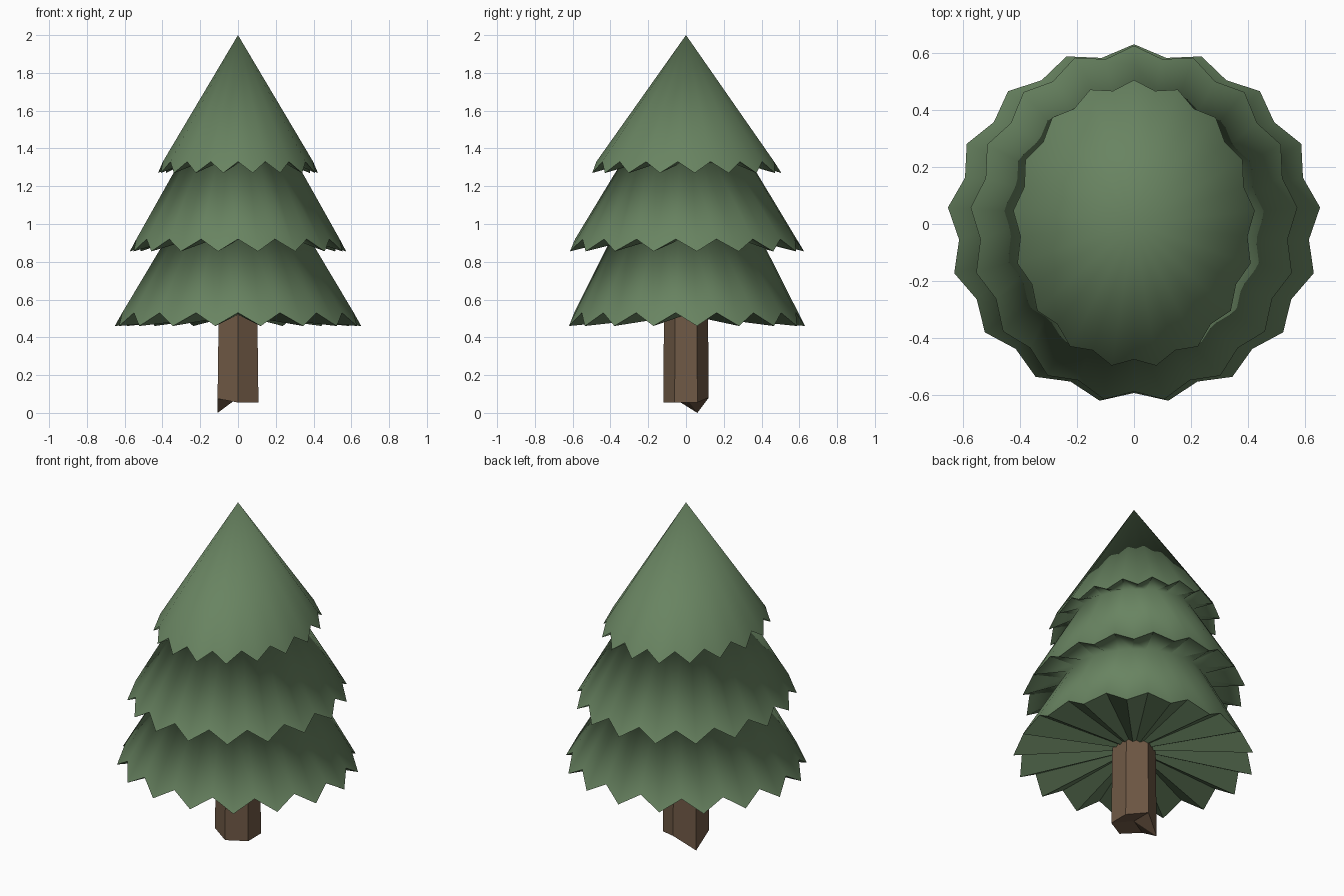
import bpy, bmesh
from math import sin, cos, tau

if "Cube" in bpy.data.objects:
    bpy.data.objects.remove(bpy.data.objects["Cube"])

TIPS = 17
N = TIPS * 2


def material(name, rgb):
    m = bpy.data.materials.new(name)
    m.diffuse_color = (*rgb, 1)
    m.use_nodes = True
    m.node_tree.nodes["Principled BSDF"].inputs["Base Color"].default_value = m.diffuse_color
    return m


def finish(bm, name, mat):
    bm.normal_update()
    me = bpy.data.meshes.new(name)
    bm.to_mesh(me)
    bm.free()
    me.materials.append(mat)
    ob = bpy.data.objects.new(name, me)
    bpy.context.collection.objects.link(ob)
    return ob


def ring(bm, rx, ry, z, valley=1.0, lift=0.0):
    """Elliptical ring; every second vertex is pulled in and lifted."""
    out = []
    for i in range(N):
        a = tau / 4 + tau * i / N
        k = valley if i % 2 else 1.0
        out.append(bm.verts.new((rx * k * cos(a), ry * k * sin(a), z + (lift if i % 2 else 0))))
    return out


def bridge(bm, upper, lower):
    for i in range(N):
        j = (i + 1) % N
        bm.faces.new((upper[i], lower[i], lower[j], upper[j]))


def sharpen(bm, pairs):
    for a, b in pairs:
        bm.edges.get((a, b)).smooth = False


# Foliage: three pleated skirts in one continuous skin
bm = bmesh.new()
apex = bm.verts.new((0, 0, 2.0))
rims = [(0.425, 0.505, 1.27, 0.06), (0.575, 0.625, 0.855, 0.065), (0.655, 0.63, 0.46, 0.07)]
necks = [(0.315, 0.345, 1.32), (0.385, 0.40, 0.915)]
upper = None
for k, (rx, ry, z, lift) in enumerate(rims):
    rim = ring(bm, rx, ry, z, 0.94, lift)
    if upper is None:
        for i in range(N):
            bm.faces.new((apex, rim[i], rim[(i + 1) % N]))
    else:
        bridge(bm, upper, rim)
    # Underside of the skirt
    if k < 2:
        upper = ring(bm, *necks[k])
        bridge(bm, rim, upper)
        sharpen(bm, zip(rim, upper))
    else:
        mid = bm.verts.new((0, 0, 0.52))
        for i in range(N):
            bm.faces.new((rim[(i + 1) % N], rim[i], mid))
        sharpen(bm, ((v, mid) for v in rim))
    sharpen(bm, ((rim[i], rim[(i + 1) % N]) for i in range(N)))
for f in bm.faces:
    f.smooth = True
finish(bm, "foliage", material("green", (0.14, 0.23, 0.12)))

# Trunk: six-sided post with an uneven, hollowed foot
bm = bmesh.new()
foot = [0.055, 0.055, 0.055, 0.08, 0.0, 0.075]
low, high = [], []
for i, z in enumerate(foot):
    a = -tau / 4 + tau * i / 6
    x, y = 0.125 * cos(a), 0.12 * sin(a)
    low.append(bm.verts.new((x, y, z)))
    high.append(bm.verts.new((x * 0.94, y * 0.97, 0.56)))
core = bm.verts.new((0, 0, 0.08))
for i in range(6):
    j = (i + 1) % 6
    bm.faces.new((low[i], low[j], high[j], high[i]))
    bm.faces.new((low[j], low[i], core))
bm.faces.new(high)
finish(bm, "trunk", material("bark", (0.16, 0.10, 0.06)))
